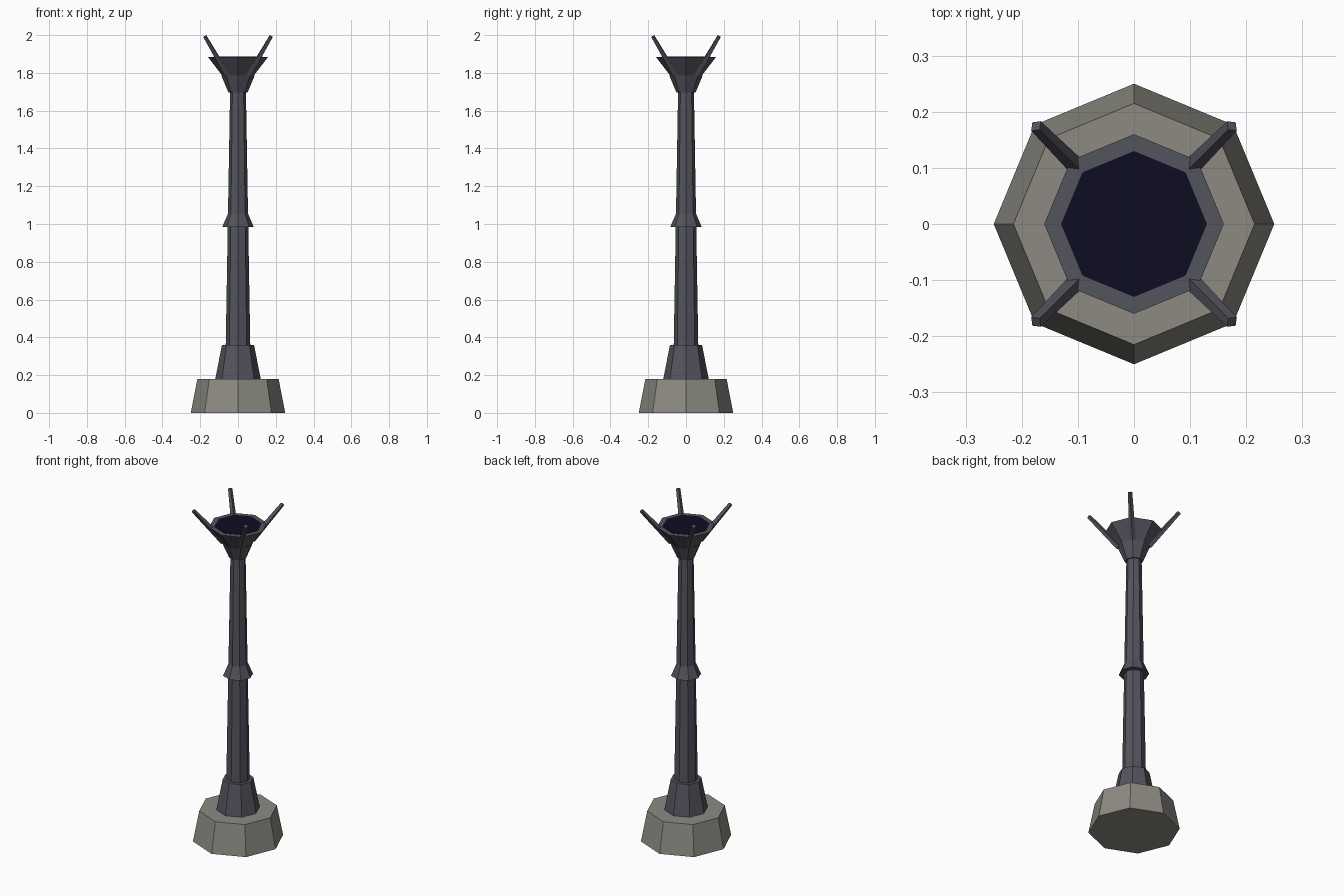
import bpy, bmesh, math
from mathutils import Matrix, Vector

if "Cube" in bpy.data.objects:
    bpy.data.objects.remove(bpy.data.objects["Cube"])


def material(name, rgb):
    m = bpy.data.materials.new(name)
    m.diffuse_color = (*rgb, 1.0)
    m.use_nodes = True
    m.node_tree.nodes["Principled BSDF"].inputs["Base Color"].default_value = m.diffuse_color
    return m


stone = material("grey stone", (0.262, 0.255, 0.222))
iron = material("dark iron", (0.088, 0.088, 0.112))
coal = material("midnight coal", (0.004, 0.004, 0.016))


def frustum(name, p0, p1, r0, r1, mat, sides=8, side_axis=(1, 0, 0)):
    """Flat-faced tapered prism from p0 to p1, one corner facing side_axis."""
    p0, p1 = Vector(p0), Vector(p1)
    d = (p1 - p0).normalized()
    x = Vector(side_axis)
    x = (x - d * x.dot(d)).normalized()
    y = d.cross(x)
    frame = Matrix((x, y, d)).transposed().to_4x4()
    frame.translation = (p0 + p1) / 2
    bm = bmesh.new()
    bmesh.ops.create_cone(bm, cap_ends=True, segments=sides, radius1=r0,
                          radius2=r1, depth=(p1 - p0).length, matrix=frame)
    mesh = bpy.data.meshes.new(name)
    bm.to_mesh(mesh)
    bm.free()
    mesh.materials.append(mat)
    ob = bpy.data.objects.new(name, mesh)
    bpy.context.collection.objects.link(ob)
    return ob


# Stacked octagonal parts: name, bottom z, top z, bottom radius, top radius
for name, z0, z1, r0, r1, mat in [
    ("stone_base", 0.0, 0.18, 0.25, 0.215, stone),
    ("pole_foot", 0.18, 0.36, 0.12, 0.085, iron),
    ("pole", 0.36, 1.70, 0.065, 0.042, iron),
    ("pole_collar", 0.985, 1.055, 0.083, 0.053, iron),
    ("bowl_neck", 1.695, 1.785, 0.05, 0.088, iron),
    ("bowl", 1.785, 1.885, 0.083, 0.16, iron),
    ("coal_bed", 1.88, 1.887, 0.13, 0.13, coal),
]:
    frustum(name, (0, 0, z0), (0, 0, z1), r0, r1, mat)

# Four tapered prongs leaning outwards on the diagonals
for i in range(4):
    a = math.radians(45 + 90 * i)
    out = Vector((math.cos(a), math.sin(a), 0))
    frustum(f"prong_{i + 1}", out * 0.08 + Vector((0, 0, 1.79)),
            out * 0.247 + Vector((0, 0, 1.992)), 0.018, 0.012, iron,
            sides=4, side_axis=out)
